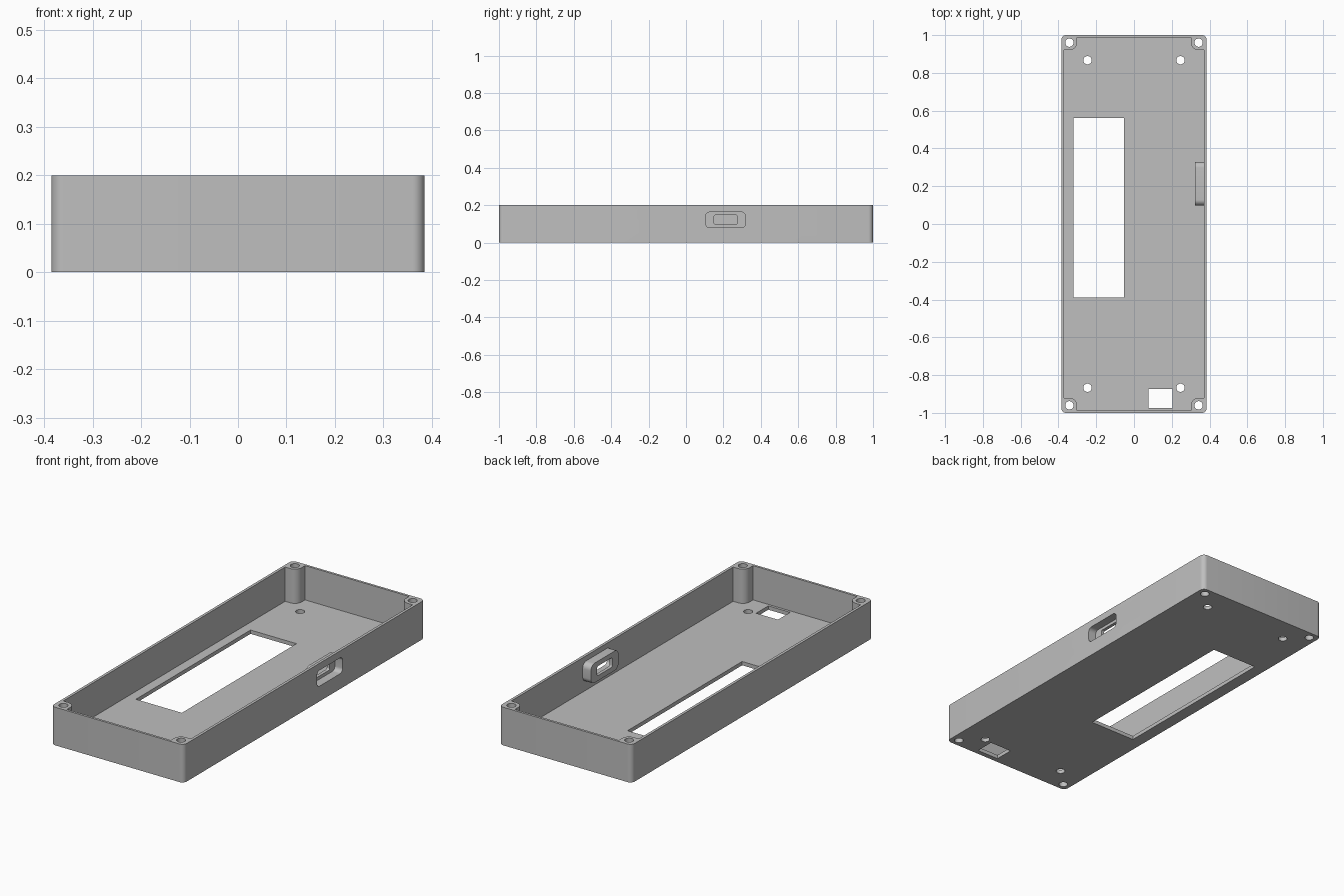
import bpy
import bmesh
from math import cos, sin, pi

cube = bpy.data.objects.get("Cube")
if cube:
    bpy.data.objects.remove(cube, do_unlink=True)

HALF_X, HALF_Y, HEIGHT = 0.385, 1.0, 0.2
WALL, FLOOR = 0.0145, 0.02
SCREW_X, SCREW_Y, POST_R, HOLE_R = 0.342, 0.96, 0.04, 0.022

grey = bpy.data.materials.new("plain grey plastic")
grey.use_nodes = True
grey.diffuse_color = (0.52, 0.52, 0.52, 1)
grey.node_tree.nodes["Principled BSDF"].inputs["Base Color"].default_value = (0.52, 0.52, 0.52, 1)


def arc(cx, cy, r, start, end, steps):
    angles = [start + (end - start) * i / steps for i in range(steps + 1)]
    return [(cx + r * cos(a), cy + r * sin(a)) for a in angles]


def rounded_rect(x0, x1, y0, y1, r, steps=8):
    centres = [(x1 - r, y1 - r), (x0 + r, y1 - r), (x0 + r, y0 + r), (x1 - r, y0 + r)]
    points = []
    for i, (cx, cy) in enumerate(centres):
        points += arc(cx, cy, r, i * pi / 2, (i + 1) * pi / 2, steps)
    return points


def rect(x0, x1, y0, y1):
    return [(x0, y0), (x1, y0), (x1, y1), (x0, y1)]


def circle(cx, cy, r, sides=32):
    return arc(cx, cy, r, 0, 2 * pi, sides)[:-1]


def prism(name, profile, lo, hi, axis="Z"):
    """Extrude a closed profile in XY along Z, or in YZ along X."""
    bm = bmesh.new()
    place = (lambda u, v, w: (u, v, w)) if axis == "Z" else (lambda u, v, w: (w, u, v))
    face = bm.faces.new([bm.verts.new(place(u, v, lo)) for u, v in profile])
    result = bmesh.ops.extrude_face_region(bm, geom=[face])
    moved = [g for g in result["geom"] if isinstance(g, bmesh.types.BMVert)]
    bmesh.ops.translate(bm, verts=moved, vec=place(0, 0, hi - lo))
    bmesh.ops.recalc_face_normals(bm, faces=bm.faces)
    mesh = bpy.data.meshes.new(name)
    bm.to_mesh(mesh)
    bm.free()
    mesh.materials.append(grey)
    obj = bpy.data.objects.new(name, mesh)
    bpy.context.collection.objects.link(obj)
    return obj


def combine(target, tool, operation):
    tool.hide_render = True
    mod = target.modifiers.new(tool.name, "BOOLEAN")
    mod.operation, mod.solver, mod.object = operation, "EXACT", tool
    bpy.context.view_layer.objects.active = target
    bpy.ops.object.modifier_apply(modifier=mod.name)
    bpy.data.objects.remove(tool, do_unlink=True)


# Outer shell of the tray
case = prism("enclosure_tray", rounded_rect(-HALF_X, HALF_X, -HALF_Y, HALF_Y, 0.025), 0, HEIGHT)

# Cavity outline, stepping around a rounded screw post in each corner
in_x, in_y = HALF_X - WALL, HALF_Y - 0.0125
corner = [(in_x, SCREW_Y - POST_R)]
corner += arc(SCREW_X, SCREW_Y, POST_R, 1.5 * pi, pi, 12)
corner += [(SCREW_X - POST_R, in_y)]
outline = []
for sx, sy in ((1, 1), (-1, 1), (-1, -1), (1, -1)):
    points = [(sx * x, sy * y) for x, y in corner]
    outline += points if sx * sy > 0 else points[::-1]
combine(case, prism("cavity", outline, FLOOR, HEIGHT + 0.1), "DIFFERENCE")

# Port housing on the inside of the +x wall
housing = prism("port_housing", rounded_rect(0.098, 0.328, 0.07, 0.173, 0.03), 0.323, 0.38, "X")
combine(case, housing, "UNION")

# Port recess from outside, then the connector slot through its end wall
recess = prism("port_recess", rounded_rect(0.105, 0.318, 0.08, 0.163, 0.022), 0.34, 0.45, "X")
combine(case, recess, "DIFFERENCE")
slot = prism("port_slot", rounded_rect(0.15, 0.275, 0.097, 0.147, 0.008), 0.28, 0.36, "X")
combine(case, slot, "DIFFERENCE")

# Display window and small cable opening in the floor
for name, bounds in (("display_window", (-0.32, -0.053, -0.39, 0.561)),
                     ("cable_opening", (0.077, 0.204, -0.974, -0.873))):
    combine(case, prism(name, rect(*bounds), -0.1, 0.1), "DIFFERENCE")

# Screw holes through the corner posts and mounting holes in the floor
for x, y in ((SCREW_X, SCREW_Y), (0.246, 0.867)):
    for sx in (1, -1):
        for sy in (1, -1):
            hole = prism("screw_hole", circle(sx * x, sy * y, HOLE_R), -0.1, HEIGHT + 0.1)
            combine(case, hole, "DIFFERENCE")

# Smooth the round parts, keep the edges crisp
bpy.ops.object.select_all(action="DESELECT")
case.select_set(True)
bpy.context.view_layer.objects.active = case
bpy.ops.object.shade_smooth_by_angle(angle=pi / 6)
